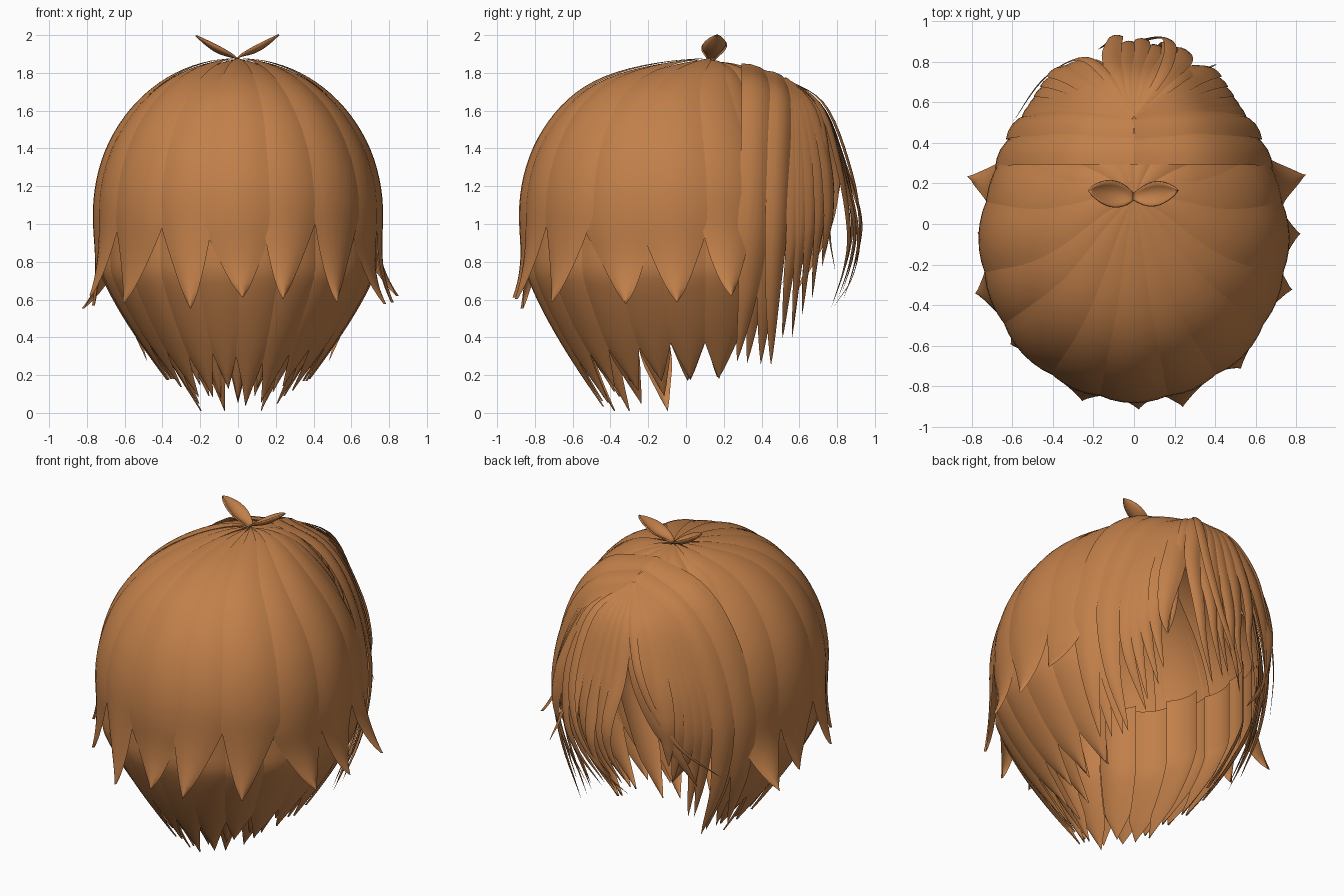
import bpy, random
from math import sin, cos, radians, pi
from mathutils import Vector

random.seed(4)
if "Cube" in bpy.data.objects:
    bpy.data.objects.remove(bpy.data.objects["Cube"])

hair = bpy.data.materials.new("warm brown hair")
hair.use_nodes = True
COLOR = (0.54, 0.215, 0.068, 1)
hair.diffuse_color = COLOR
hair.node_tree.nodes["Principled BSDF"].inputs["Base Color"].default_value = COLOR
HEAD = Vector((0, 0, 1.0))


def sheet(name, fn, rows=24, cols=6):
    """Smooth sheet from fn(u, k): u runs root to tip, k runs -1 to 1 across."""
    verts = [fn(i / rows, 2 * j / cols - 1) for i in range(rows + 1) for j in range(cols + 1)]
    n = cols + 1
    faces = [(i * n + j, i * n + j + 1, (i + 1) * n + j + 1, (i + 1) * n + j)
             for i in range(rows) for j in range(cols)]
    mesh = bpy.data.meshes.new(name)
    mesh.from_pydata(verts, [], faces)
    mesh.polygons.foreach_set("use_smooth", [True] * len(faces))
    mesh.materials.append(hair)
    ob = bpy.data.objects.new(name, mesh)
    bpy.context.collection.objects.link(ob)
    return ob


def taper(u, start):
    """Full width up to start, then narrowing to a point."""
    return 1 if u < start else max(0.0, 1 - (u - start) / (1 - start)) ** 0.8


def cap_point(az, h, scale):
    """Skull dome for h below 1, hanging nearly straight below that."""
    t = min(h, 1) * pi / 2
    drop = max(0, h - 1)
    r = scale * sin(t) * (1 - 0.45 * drop * drop)
    y = -0.08 + 0.79 * r * sin(az) + 0.2 * max(0, cos(t)) ** (9 - 5 * sin(az))
    return Vector((0.755 * r * cos(az), y, 1.05 + 0.83 * cos(t) * scale - drop))


def cap_lock(name, az, half, tip_z, notch, flick, lean=0.0, scale=1.0):
    end = 2.05 - tip_z
    start = (2.05 - notch) / end

    def fn(u, k):
        w = half * taper(u, start)
        bend = max(0, (u - start) / (1 - start))
        bulge = 0.022 * (1 - k * k) * min(1, u * 2)
        return cap_point(az + k * w + lean * bend, u * end, scale + bulge - 0.012 + flick * bend ** 2.5)
    return sheet(name, fn, 36)


def under_point(az, z, scale):
    s = 0.96 - 0.58 * max(0, (0.76 - z) / 0.7) ** 1.25
    y = -0.08 + 0.79 * s * scale * sin(az) + (1 - s) * (0.12 + 0.25 * sin(az))
    return Vector((0.755 * s * scale * cos(az), y, z))


def under_lock(name, az, half, tip_z, scale, start=0.7):
    def fn(u, k):
        z = 1.15 + (tip_z - 1.15) * u
        return under_point(az + k * half * taper(u, start), z, scale + 0.03 * (1 - k * k))
    return sheet(name, fn, 20)


def spline(pts, u):
    """Smooth curve passing through all points."""
    f = min(u * (len(pts) - 1), len(pts) - 1.0001)
    i, t = int(f), f - int(f)
    p1, p2 = pts[i], pts[i + 1]
    p0 = pts[i - 1] if i else 2 * p1 - p2
    p3 = pts[i + 2] if i + 2 < len(pts) else 2 * p2 - p1
    return 0.5 * (2 * p1 + (p2 - p0) * t + (2 * p0 - 5 * p1 + 4 * p2 - p3) * t * t
                  + (3 * p1 - p0 - 3 * p2 + p3) * t ** 3)


def ribbon(name, pts, width, start=0.55, root=1.0, camber=0.25):
    """Curved strand along a path, facing away from the head centre."""
    pts = [Vector(p) for p in pts]

    def fn(u, k):
        p = spline(pts, u)
        tan = (spline(pts, min(1, u + 0.02)) - spline(pts, max(0, u - 0.02))).normalized()
        side = tan.cross(p - HEAD).normalized()
        out = side.cross(tan)
        w = width / 2 * taper(u, start) * min(1, root + u * 3)
        return p + side * w * k + out * w * camber * (1 - k * k)
    return sheet(name, fn, 28, 4)


def mirrored(pts):
    return [(-x, y, z) for x, y, z in pts]


def blend(a, b, t):
    return [tuple(Vector(p).lerp(Vector(q), t)) for p, q in zip(a, b)]


# Outer layer: broad locks from the crown around the back and sides
COUNT = 11
for i in range(COUNT):
    deg = -204 + 228 * i / (COUNT - 1)
    side = 1 if deg > -90 else -1
    edge = i in (0, COUNT - 1)
    cap_lock("outer_lock", radians(deg), radians(13.5),
             0.59 + random.uniform(-0.06, 0.04), random.uniform(0.93, 1.12),
             0.3 if edge else random.uniform(0.12, 0.2),
             radians(random.uniform(-7, 7)) if not edge else radians(-side * 4), 1 + 0.008 * (i % 2))

# Crown fill in front of the swirl, tucked under the side bands
for i in range(6):
    cap_lock("crown_front_lock", radians(35 + 22 * i), radians(14), 1.42, 1.46, 0, scale=0.985)

# Under layer: long locks gathering at the nape, in two staggered rows
for row, (count, scale) in enumerate(((14, 0.985), (13, 0.92))):
    for i in range(count):
        deg = -202 + 224 * i / (count - 1)
        sidedness = abs(deg + 90) / 110
        tip = 0.06 + 0.12 * sidedness + random.uniform(-0.04, 0.08) + 0.04 * row * sidedness
        under_lock("nape_lock", radians(deg), radians(12 if row == 0 else 10), tip, scale)

# Wisps at the very bottom
for i in range(9):
    under_lock("nape_wisp", radians(-165 + 150 * i / 8), radians(10),
               0.01 + 0.04 * (i % 3), 0.8 + 0.08 * (i % 2), 0.78)

# Side bands running over the top and down in front of the ears
BAND_A = [(-0.01, 0.38, 1.81), (0.32, 0.38, 1.72), (0.53, 0.375, 1.45),
          (0.635, 0.36, 1.05), (0.61, 0.33, 0.65), (0.48, 0.27, 0.27)]
BAND_B = [(-0.01, 0.49, 1.77), (0.28, 0.5, 1.67), (0.47, 0.495, 1.42),
          (0.58, 0.48, 1.02), (0.55, 0.46, 0.62), (0.42, 0.45, 0.25)]
BAND_C = [(0, 0.53, 1.765), (0.25, 0.57, 1.62), (0.42, 0.58, 1.32),
          (0.51, 0.57, 0.98), (0.49, 0.54, 0.7), (0.39, 0.51, 0.36)]
BAND_D = [(0, 0.54, 1.765), (0.18, 0.67, 1.61), (0.31, 0.74, 1.32),
          (0.38, 0.755, 1.08), (0.39, 0.74, 0.92), (0.36, 0.72, 0.76)]
for flip in (lambda p: p, mirrored):
    ribbon("side_band", flip(BAND_A), 0.19, 0.65)
    ribbon("side_band", flip(BAND_B), 0.16, 0.62, camber=0.3)
    for t in (0.3, 0.7):
        ribbon("inner_side_lock", flip([(x * 0.95, y, z) for x, y, z in blend(BAND_A, BAND_B, t)]),
               0.18, 0.65, camber=0.15)
    for i in range(5):
        path = blend(BAND_C, BAND_D, i / 4)
        path[-1] = (path[-1][0] + random.uniform(-0.08, 0.03), path[-1][1],
                    path[-1][2] + random.uniform(-0.06, 0.06))
        ribbon("temple_lock", flip(path), 0.14, 0.5, root=0.25, camber=0.3)

# Fringe hanging over the middle of the face
FRINGE_A = [(0, 0.53, 1.77), (0.14, 0.71, 1.62), (0.24, 0.81, 1.3),
            (0.26, 0.86, 0.98), (0.2, 0.84, 0.78), (0.06, 0.77, 0.56)]
FRINGE_B = [(0, 0.53, 1.77), (-0.08, 0.72, 1.61), (-0.11, 0.84, 1.3),
            (-0.1, 0.9, 0.98), (-0.11, 0.89, 0.8), (-0.2, 0.84, 0.62)]
for i in range(6):
    path = blend(FRINGE_A, FRINGE_B, i / 5)
    path[3:] = [(x * 0.9, y + 0.02 * (i % 2), z + 0.03 * (i % 3)) for x, y, z in path[3:]]
    ribbon("fringe_lock", path, 0.1, 0.4, root=0.25, camber=0.3)

# Locks swept from the parting across to the side
SWEEP_A = [(0, 0.53, 1.77), (-0.13, 0.69, 1.62), (-0.23, 0.78, 1.35),
           (-0.33, 0.77, 1.08), (-0.42, 0.69, 0.85), (-0.48, 0.57, 0.62)]
SWEEP_B = [(0, 0.53, 1.77), (-0.12, 0.71, 1.63), (-0.23, 0.81, 1.38),
           (-0.34, 0.79, 1.12), (-0.47, 0.69, 0.88), (-0.6, 0.5, 0.68)]
ribbon("swept_lock", SWEEP_A, 0.14, 0.45, root=0.25, camber=0.3)
ribbon("sweeping_strand", SWEEP_B, 0.05, 0.4, root=0.3)

# Loose thin strands
ribbon("hooked_strand", [(0, 0.53, 1.77), (0.14, 0.74, 1.62), (0.18, 0.88, 1.25),
                         (0.12, 0.92, 0.95), (-0.02, 0.88, 0.72), (-0.14, 0.78, 0.56)], 0.06, 0.4, root=0.3)
ribbon("flicked_strand", [(0, 0.53, 1.77), (0.2, 0.7, 1.6), (0.31, 0.76, 1.25),
                          (0.34, 0.76, 0.95), (0.41, 0.79, 0.75)], 0.06, 0.4, root=0.3)

# Two leaf-shaped tufts on the crown
for s in (-1, 1):
    def leaf(u, k, s=s):
        w = 0.062 * sin(pi * min(1, 0.06 + u * 0.94)) ** 0.75
        z = 1.875 + 0.115 * u ** 0.75 - 0.035 * (1 - k * k) * sin(pi * u)
        return Vector((s * 0.22 * u, 0.135 + 0.03 * u + k * w, z + 0.01 * u))
    tuft = sheet("leaf_tuft", leaf, 14)
    solid = tuft.modifiers.new("thickness", "SOLIDIFY")
    solid.thickness = 0.008
